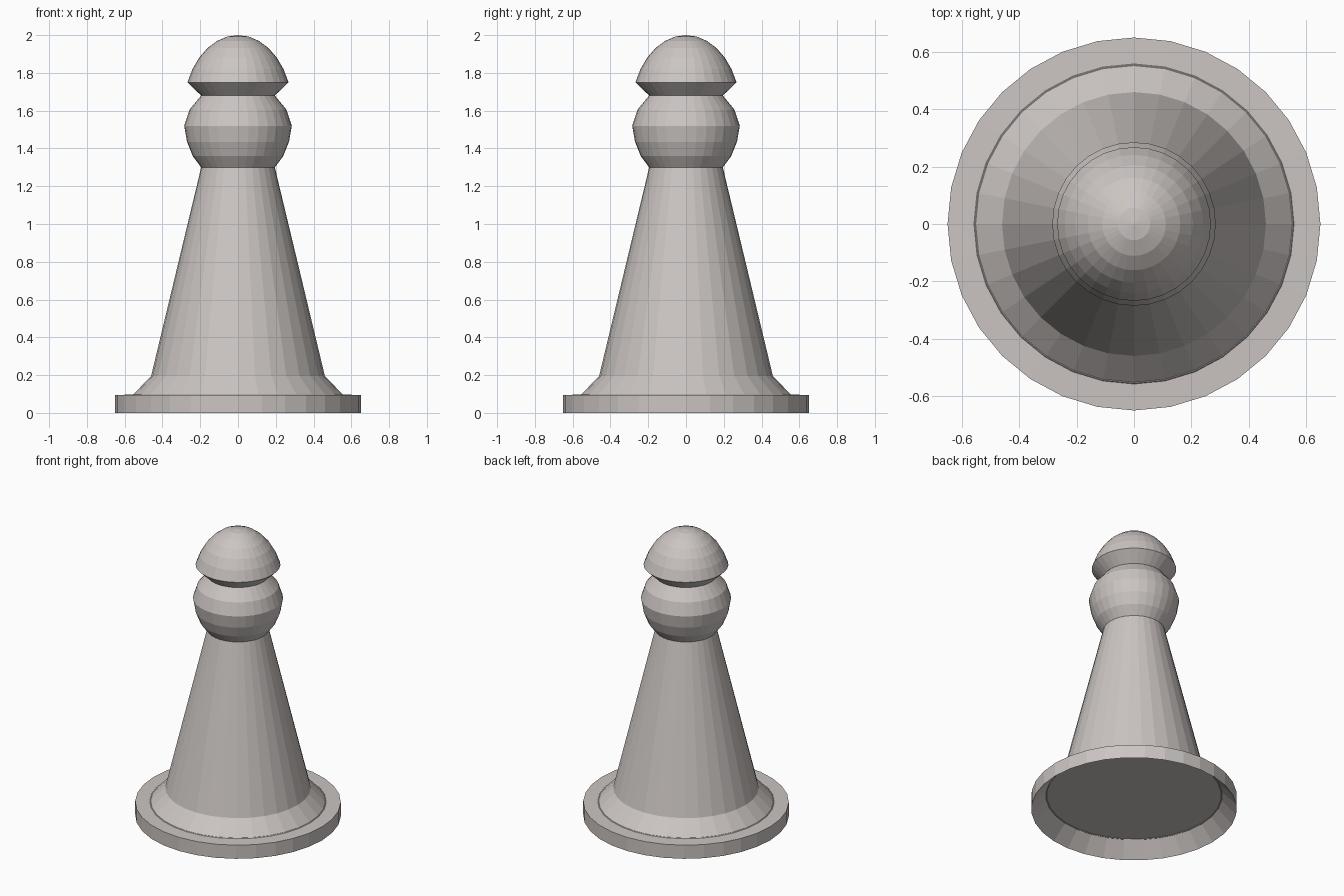
import bpy, math

if "Cube" in bpy.data.objects:
    bpy.data.objects.remove(bpy.data.objects["Cube"])

SIDES = 32

stone = bpy.data.materials.new("warm_grey")
stone.diffuse_color = (0.60, 0.56, 0.54, 1)
stone.use_nodes = True
stone.node_tree.nodes["Principled BSDF"].inputs["Base Color"].default_value = stone.diffuse_color


def lathe(name, profile):
    """Spin (radius, z) points around the z axis; radius 0 makes a pole, 'cap' ends stay open."""
    verts, faces, rings = [], [], []
    for r, z in profile:
        start = len(verts)
        n = SIDES if r > 0 else 1
        for i in range(n):
            a = 2 * math.pi * i / SIDES
            verts.append((r * math.cos(a), r * math.sin(a), z))
        rings.append([start + i % n for i in range(SIDES)])
    for low, high in zip(rings, rings[1:]):
        for i in range(SIDES):
            j = (i + 1) % SIDES
            quad = [low[i], low[j], high[j], high[i]]
            faces.append(list(dict.fromkeys(quad)))
    mesh = bpy.data.meshes.new(name)
    mesh.from_pydata(verts, [], faces)
    mesh.materials.append(stone)
    obj = bpy.data.objects.new(name, mesh)
    bpy.context.collection.objects.link(obj)
    return obj


# Base and tapered body, with a dished underside
lathe("base_and_body", [
    (0, 0.10), (0.555, 0.10), (0.65, 0), (0.65, 0.095), (0.555, 0.097),
    (0.46, 0.195), (0.195, 1.30)])

# Rounded collar
lathe("collar", [
    (0.195, 1.30), (0.24, 1.36), (0.27, 1.435), (0.285, 1.52),
    (0.257, 1.605), (0.195, 1.68)])

# Domed head: flared underside, then a stretched sphere cap
dome = []
for k in range(6, 0, -1):
    a = math.radians(11.25 * k)
    dome.append((0.29 * math.sin(a), 2 - 0.405 * (1 - math.cos(a))))
lathe("head", [(0.195, 1.68)] + dome + [(0, 2.0)])
